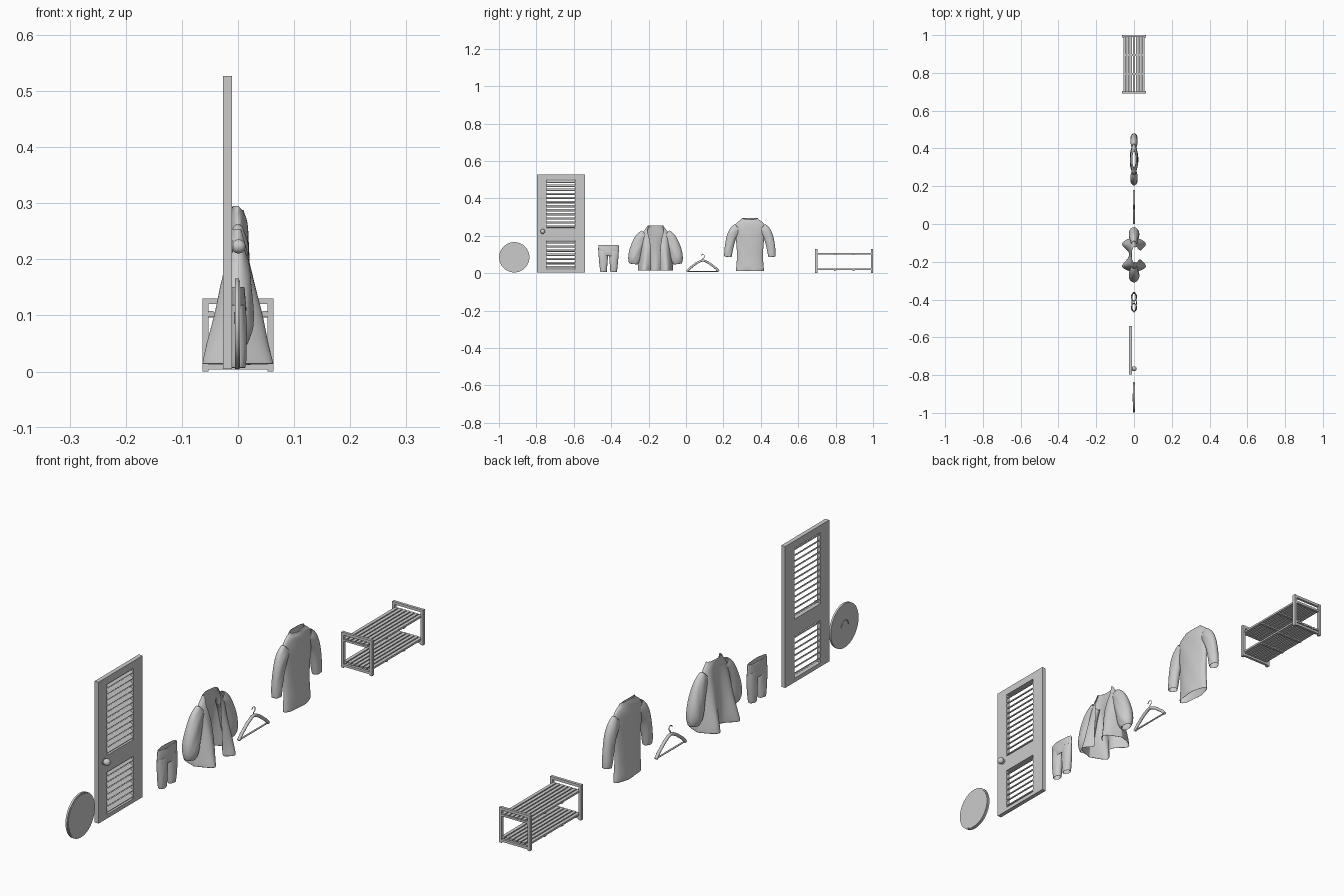
import bpy, bmesh, math
from mathutils import Vector

if "Cube" in bpy.data.objects:
    bpy.data.objects.remove(bpy.data.objects["Cube"])


def finish(name, bm, smooth=False):
    bmesh.ops.recalc_face_normals(bm, faces=bm.faces[:])
    me = bpy.data.meshes.new(name)
    bm.to_mesh(me)
    bm.free()
    ob = bpy.data.objects.new(name, me)
    bpy.context.collection.objects.link(ob)
    if smooth:
        me.polygons.foreach_set("use_smooth", [True] * len(me.polygons))
    return ob


def box(name, lo, hi, tilt=0):
    lo, hi = Vector(lo), Vector(hi)
    bpy.ops.mesh.primitive_cube_add(size=1, location=(lo + hi) / 2, rotation=(0, tilt, 0))
    ob = bpy.context.object
    ob.name = name
    ob.scale = hi - lo
    return ob


def cyl_x(name, x0, x1, y, z, r, n=64):
    bpy.ops.mesh.primitive_cylinder_add(vertices=n, radius=r, depth=x1 - x0,
                                        location=((x0 + x1) / 2, y, z), rotation=(0, math.pi / 2, 0))
    ob = bpy.context.object
    ob.name = name
    bpy.ops.object.shade_smooth_by_angle()
    return ob


def tube(name, pts, r):
    cu = bpy.data.curves.new(name, 'CURVE')
    cu.dimensions = '3D'
    cu.bevel_depth = r
    cu.bevel_resolution = 4
    cu.use_fill_caps = True
    sp = cu.splines.new('POLY')
    sp.points.add(len(pts) - 1)
    for p, c in zip(sp.points, pts):
        p.co = (*c, 1)
    ob = bpy.data.objects.new(name, cu)
    bpy.context.collection.objects.link(ob)
    return ob


def loft(name, yc, rings, n=32, side=1, dip=0, fold=0, ripple=0.08):
    """Cloth tube through rings (y, z, half width, half depth, front gap angle)."""
    bm = bmesh.new()
    rows = []
    for i, ring in enumerate(rings):
        y, z, a, b = ring[:4]
        g = ring[4] if len(ring) > 4 else 0
        p, q = rings[max(i - 1, 0)], rings[min(i + 1, len(rings) - 1)]
        t = Vector((q[0] - p[0], q[1] - p[1])).normalized()
        w = Vector((t.y, -t.x))
        up = i / (len(rings) - 1)
        row = []
        for k in range(n + (1 if g else 0)):
            ang = g + (2 * math.pi - 2 * g) * k / n
            f = fold * (1 - up)
            depth = b * ((1 - f) + f * (0.25 + 1.05 * math.sin(2 * ang) ** 2))
            depth *= 1 + ripple * math.sin(5 * ang + 2.3 * i)
            s = a * math.sin(ang)
            drop = dip * max(0, math.cos(ang)) if i >= len(rings) - 2 else 0
            row.append(bm.verts.new((depth * math.cos(ang), yc + side * (y + w.x * s),
                                     z + w.y * s - drop)))
        rows.append(row)
    closed = len(rings[0]) < 5
    for r0, r1 in zip(rows, rows[1:]):
        m = len(r0)
        for k in range(m if closed else m - 1):
            j = (k + 1) % m
            bm.faces.new((r0[k], r0[j], r1[j], r1[k]))
    ob = finish(name, bm, True)
    so = ob.modifiers.new("thickness", 'SOLIDIFY')
    so.thickness = 0.002
    ob.modifiers.new("smooth", 'SUBSURF').levels = 2
    ob.modifiers["smooth"].render_levels = 2
    return ob


# round mirror with hanging loop on the back
cyl_x("mirror_backing", -0.005, 0.002, -0.918, 0.085, 0.081)
cyl_x("mirror_glass", 0.001, 0.004, -0.918, 0.085, 0.077)
tube("mirror_hanging_loop", [(-0.006, -0.918 + 0.02 * math.cos(a * math.pi / 12),
                              0.085 + 0.02 * math.sin(a * math.pi / 12)) for a in range(13)], 0.0015)

# louvred door: stiles, rails, slats, knob
X0, X1 = -0.027, -0.011
for nm, y0, y1 in (("left", -0.797, -0.747), ("right", -0.594, -0.54)):
    box("door_stile_" + nm, (X0, y0, 0.005), (X1, y1, 0.527))
for nm, z0, z1 in (("bottom", 0.005, 0.02), ("middle", 0.176, 0.238), ("top", 0.5, 0.527)):
    box("door_rail_" + nm, (X0, -0.747, z0), (X1, -0.594, z1))
for nm, z0, z1, n in (("lower", 0.02, 0.176, 7), ("upper", 0.238, 0.5, 12)):
    for i in range(n):
        z = z0 + (z1 - z0) * (i + 0.5) / n
        box("door_slat_" + nm, (X0, -0.748, z - 0.002), (X1, -0.593, z + 0.002), tilt=0.6)
cyl_x("knob_plate", -0.012, -0.009, -0.766, 0.223, 0.011, 32)
cyl_x("knob_stem", -0.012, 0, -0.766, 0.223, 0.005, 24)
bpy.ops.mesh.primitive_uv_sphere_add(segments=32, ring_count=16, radius=0.0125, location=(0.001, -0.766, 0.223))
bpy.context.object.name = "door_knob"
bpy.ops.object.shade_smooth_by_angle()

# trousers: hips and two legs
loft("trouser_hips", -0.414, [(0, 0.092, 0.05, 0.013), (0, 0.11, 0.055, 0.015), (0, 0.13, 0.056, 0.014),
                              (0, 0.145, 0.055, 0.012), (0, 0.151, 0.054, 0.011)])
for s, nm in ((-1, "left"), (1, "right")):
    loft("trouser_leg_" + nm, -0.414, [(0.027, 0.006, 0.018, 0.013), (0.027, 0.02, 0.019, 0.015),
                                       (0.028, 0.05, 0.022, 0.016), (0.028, 0.085, 0.025, 0.016),
                                       (0.028, 0.12, 0.026, 0.013)], side=s, n=24)

# open jacket: body with front gap, puffed sleeves
loft("jacket_body", -0.163, [(0, 0.012, 0.096, 0.068, 0.22), (0, 0.05, 0.092, 0.06, 0.24),
                             (0, 0.1, 0.086, 0.048, 0.28), (0, 0.15, 0.08, 0.036, 0.32),
                             (0, 0.195, 0.078, 0.024, 0.45), (0, 0.222, 0.068, 0.018, 0.7),
                             (0, 0.24, 0.05, 0.016, 0.95), (0, 0.255, 0.042, 0.013, 1.1)],
     n=48, fold=0.9, ripple=0.04)
for s, nm in ((-1, "left"), (1, "right")):
    loft("jacket_sleeve_" + nm, -0.163, [(0.055, 0.21, 0.026, 0.014), (0.077, 0.192, 0.032, 0.02),
                                         (0.094, 0.155, 0.034, 0.025), (0.108, 0.11, 0.036, 0.028),
                                         (0.114, 0.075, 0.034, 0.028), (0.117, 0.055, 0.027, 0.02),
                                         (0.118, 0.048, 0.022, 0.016)], side=s)

# clothes hanger: arms, bar, hook
arms = [(0, 0.004, 0.009), (0, 0.02, 0.026), (0, 0.055, 0.053), (0, 0.08, 0.066), (0, 0.09, 0.068)]
tube("hanger_arms", arms + [(0, 0.18 - y, z) for _, y, z in arms[-2::-1]], 0.0058)
tube("hanger_bar", [(0, 0.008, 0.01), (0, 0.172, 0.01)], 0.003)
tube("hanger_hook", [(0, 0.09, 0.068), (0, 0.09, 0.079)] +
     [(0, 0.09 + 0.01 * math.cos(math.radians(a)), 0.09 + 0.01 * math.sin(math.radians(a)))
      for a in range(-90, 171, 20)], 0.0014)

# sweater: body and sleeves
loft("sweater_body", 0.342, [(0, 0.011, 0.075, 0.022), (0, 0.03, 0.074, 0.023), (0, 0.08, 0.069, 0.021),
                             (0, 0.14, 0.071, 0.021), (0, 0.19, 0.077, 0.021), (0, 0.235, 0.083, 0.02),
                             (0, 0.262, 0.08, 0.017), (0, 0.278, 0.062, 0.014), (0, 0.287, 0.046, 0.012),
                             (0, 0.296, 0.042, 0.01)], n=40, dip=0.008)
for s, nm in ((-1, "left"), (1, "right")):
    loft("sweater_sleeve_" + nm, 0.342, [(0.063, 0.245, 0.026, 0.012), (0.084, 0.226, 0.029, 0.019),
                                         (0.1, 0.195, 0.026, 0.019), (0.11, 0.15, 0.024, 0.018),
                                         (0.116, 0.11, 0.022, 0.018), (0.118, 0.086, 0.02, 0.016)], side=s)

# shoe rack: end frames, slatted shelves, cross supports
for y in (0.691, 0.988):
    for x in (-0.063, 0.053):
        box("rack_post", (x, y, 0), (x + 0.01, y + 0.012, 0.13))
    for z, h in ((0.12, 0.01), (0.098, 0.007), (0.004, 0.009)):
        box("rack_end_bar", (-0.055, y + 0.001, z), (0.055, y + 0.011, z + h))
for z in (0.101, 0.017):
    for i in range(7):
        x = -0.0495 + i * 0.0165
        box("rack_slat", (x - 0.0062, 0.694, z), (x + 0.0062, 0.998, z + 0.007))
    for y in (0.795, 0.895):
        box("rack_support", (-0.053, y - 0.005, z - 0.005), (0.053, y + 0.005, z + 0.0005))
